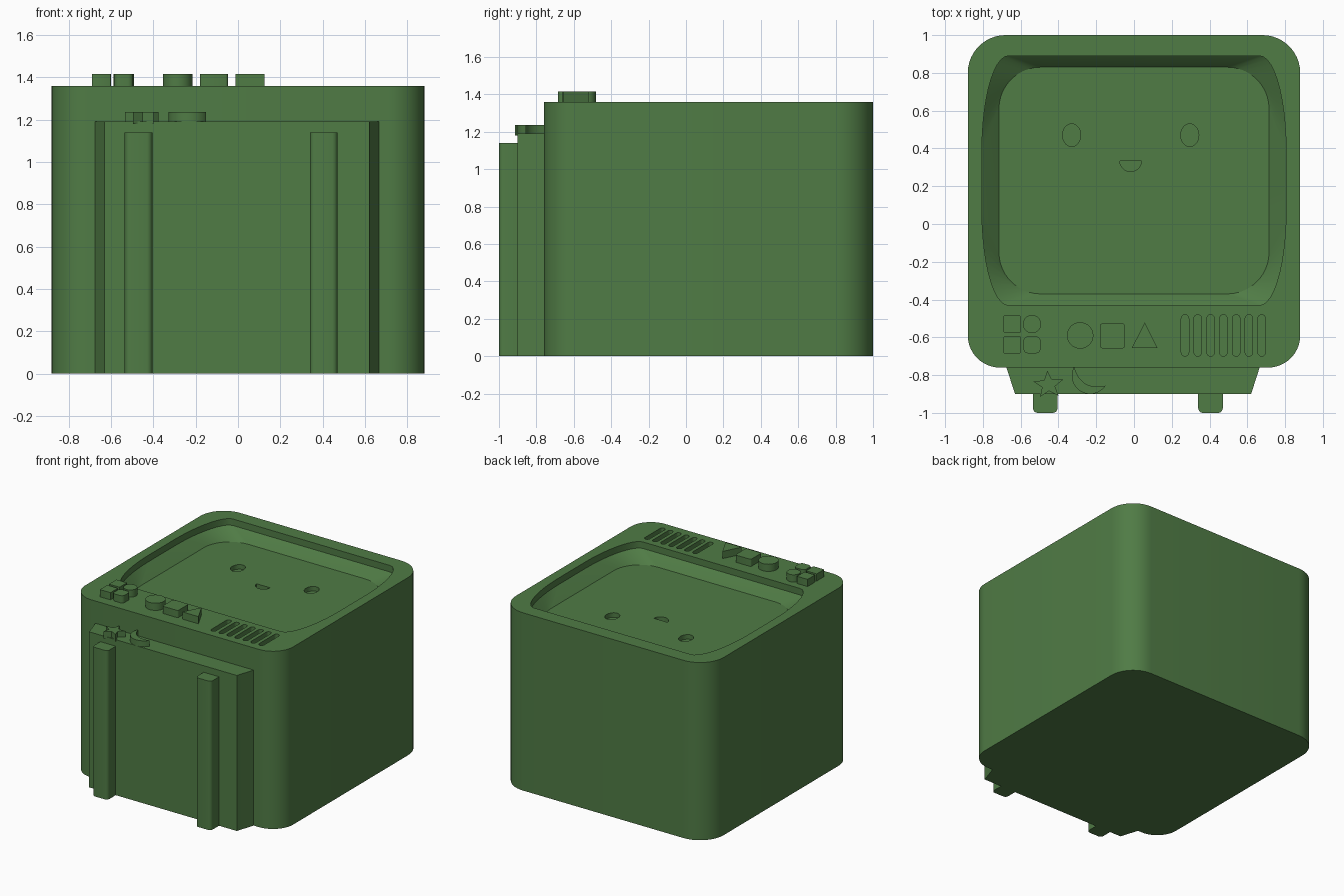
import bpy, bmesh, math

if "Cube" in bpy.data.objects:
    bpy.data.objects.remove(bpy.data.objects["Cube"])

green = bpy.data.materials.new("leaf green")
green.diffuse_color = (0.08, 0.20, 0.06, 1)
green.use_nodes = True
green.node_tree.nodes["Principled BSDF"].inputs["Base Color"].default_value = green.diffuse_color


def make(name, bm, smooth=True):
    bmesh.ops.recalc_face_normals(bm, faces=bm.faces)
    me = bpy.data.meshes.new(name)
    bm.to_mesh(me)
    bm.free()
    ob = bpy.data.objects.new(name, me)
    bpy.context.collection.objects.link(ob)
    me.materials.append(green)
    if smooth:
        shade(ob)
    return ob


def select(ob):
    bpy.ops.object.select_all(action='DESELECT')
    ob.select_set(True)
    bpy.context.view_layer.objects.active = ob


def shade(ob):
    select(ob)
    bpy.ops.object.shade_smooth_by_angle(angle=math.radians(30))


def ellipse(cx, cy, rx, ry, n=32, a0=0, a1=360):
    full = (a1 - a0) == 360
    m = n if full else n - 1
    out = []
    for i in range(n):
        a = math.radians(a0 + (a1 - a0) * i / m)
        out.append((cx + rx * math.cos(a), cy + ry * math.sin(a)))
    return out


def round_rect(x0, x1, y0, y1, back, front, n=12):
    """Rounded rectangle; back and front are (rx, ry) corner radii."""
    pts = []
    for k, (sx, sy) in enumerate([(1, 1), (-1, 1), (-1, -1), (1, -1)]):
        rx, ry = back if sy > 0 else front
        cx = x1 - rx if sx > 0 else x0 + rx
        cy = y1 - ry if sy > 0 else y0 + ry
        pts += ellipse(cx, cy, rx, ry, n, 90 * k, 90 * k + 90 - (0.01))
    return pts


def prism(bm, pts, z0, z1):
    lo = [bm.verts.new((x, y, z0)) for x, y in pts]
    hi = [bm.verts.new((x, y, z1)) for x, y in pts]
    bm.faces.new(lo[::-1])
    bm.faces.new(hi)
    for i in range(len(pts)):
        j = (i + 1) % len(pts)
        bm.faces.new((lo[i], lo[j], hi[j], hi[i]))


def solid(name, pts, z0, z1):
    bm = bmesh.new()
    prism(bm, pts, z0, z1)
    return make(name, bm)


# Main body: block with a dished screen in its top
TOP, FLOOR = 1.36, 1.235
outer = round_rect(-0.88, 0.88, -0.76, 1.0, (0.2, 0.2), (0.17, 0.17))
opening = round_rect(-0.805, 0.805, -0.43, 0.89, (0.14, 0.5), (0.14, 0.5))
screen = round_rect(-0.715, 0.715, -0.37, 0.83, (0.22, 0.22), (0.22, 0.22))
bm = bmesh.new()
rings = [[bm.verts.new((x, y, z)) for x, y in loop] for loop, z in (
    (outer, 0), (outer, TOP), (opening, TOP), (opening, 1.31), (screen, FLOOR))]
bm.faces.new(rings[0][::-1])
bm.faces.new(rings[-1])
for a, b in zip(rings, rings[1:]):
    for i in range(len(a)):
        j = (i + 1) % len(a)
        bm.faces.new((a[i], a[j], b[j], b[i]))
body = make("body", bm, smooth=False)

# Cutters: eyes, mouth and speaker slots
bm = bmesh.new()
for x in (-0.33, 0.295):
    prism(bm, ellipse(x, 0.47, 0.048, 0.06), FLOOR - 0.035, FLOOR + 0.03)
prism(bm, ellipse(-0.018, 0.333, 0.057, 0.055, 20, 180, 360.001),
      FLOOR - 0.035, FLOOR + 0.03)
for i in range(7):
    x = 0.27 + i * 0.0677
    slot = ellipse(x, -0.50, 0.02, 0.02, 9, 0, 180) + ellipse(x, -0.68, 0.02, 0.02, 9, 180, 360.001)
    prism(bm, slot, TOP - 0.035, TOP + 0.03)
cutter = make("face_and_slot_cutter", bm, smooth=False)
cutter.hide_render = True
mod = body.modifiers.new("cut", 'BOOLEAN')
mod.operation = 'DIFFERENCE'
mod.solver = 'EXACT'
mod.object = cutter
select(body)
bpy.ops.object.modifier_apply(modifier=mod.name)
bpy.data.objects.remove(cutter)
shade(body)

# Tapered base and two feet on the front side
solid("base", [(-0.69, -0.72), (-0.675, -0.76), (-0.63, -0.90),
               (0.62, -0.90), (0.665, -0.76), (0.68, -0.72)], 0, 1.19)
r = (0.025, 0.025)
for side, x in (("left", -0.47), ("right", 0.405)):
    solid(side + "_foot", round_rect(x - 0.065, x + 0.065, -1.0, -0.87, (0.005, 0.005), r, 5), 0, 1.14)

# Raised buttons on the top panel
B0, B1 = TOP - 0.01, 1.415
s = (0.004, 0.004)
solid("small_pad_square_upper", round_rect(-0.69, -0.60, -0.575, -0.485, s, s, 3), B0, B1)
solid("small_pad_square_lower", round_rect(-0.69, -0.60, -0.685, -0.595, s, s, 3), B0, B1)
solid("small_pad_round", ellipse(-0.54, -0.53, 0.048, 0.048), B0, B1)
solid("small_pad_soft_square", round_rect(-0.585, -0.495, -0.685, -0.595, r, r, 6), B0, B1)
solid("round_button", ellipse(-0.285, -0.59, 0.07, 0.07), B0, B1)
solid("square_button", round_rect(-0.18, -0.048, -0.658, -0.527, (0.012, 0.012), (0.012, 0.012), 4), B0, B1)
solid("triangle_button", [(-0.012, -0.657), (0.125, -0.657), (0.057, -0.522)], B0, B1)

# Star and crescent on the base ledge
star = []
for i in range(10):
    a = math.radians(94 + 36 * i)
    d = 0.083 if i % 2 == 0 else 0.036
    star.append((-0.453 + d * math.cos(a), -0.852 + d * 0.9 * math.sin(a)))
solid("star", star, 1.18, 1.235)
moon = ellipse(-0.232, -0.803, 0.097, 0.097, 20, 151, 327)
p, q, c = moon[-1], moon[0], (-0.28, -0.885)
for i in range(1, 12):
    t = i / 12
    moon.append(tuple((1 - t) ** 2 * p[k] + 2 * t * (1 - t) * c[k] + t * t * q[k] for k in (0, 1)))
solid("crescent", moon, 1.18, 1.235)
